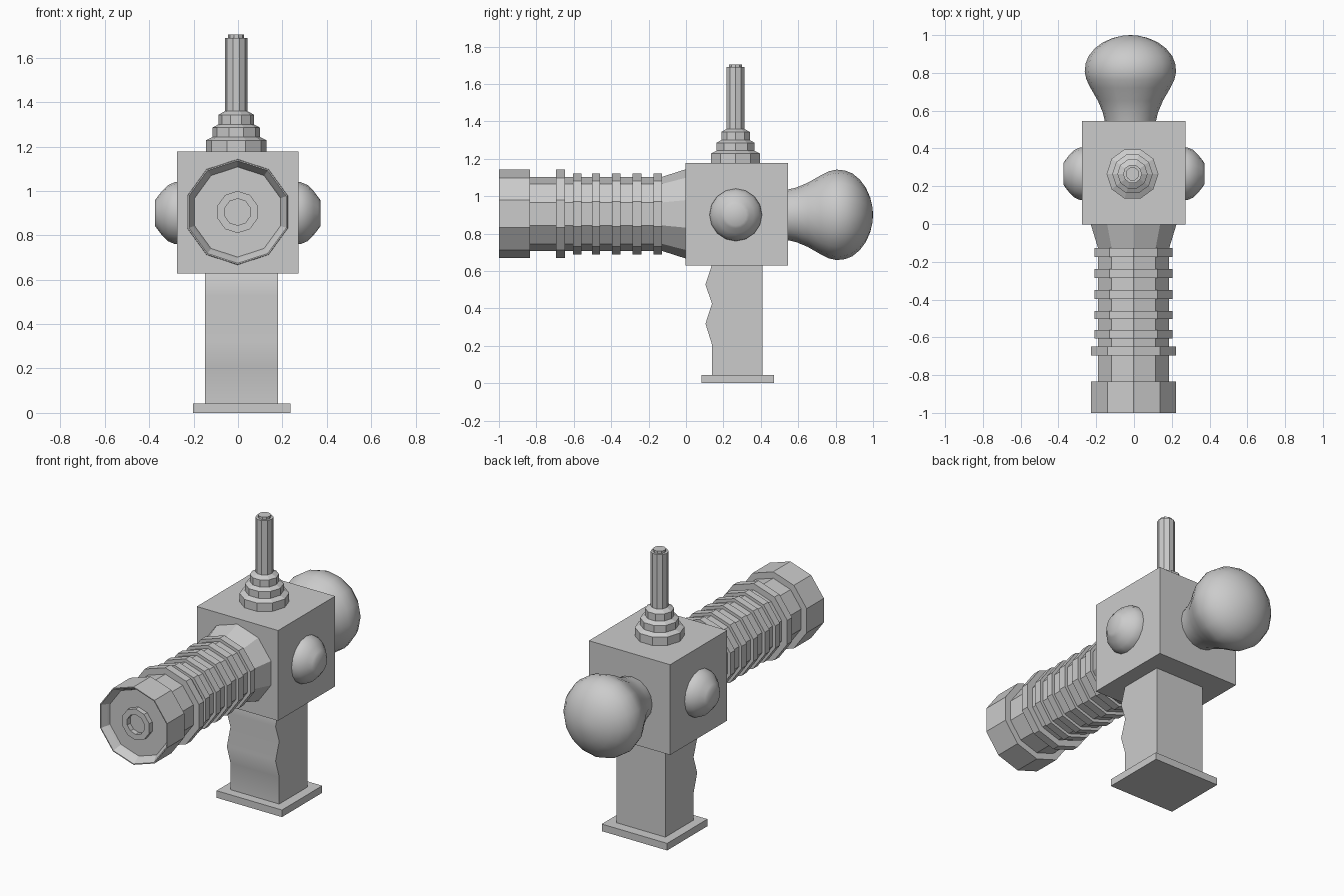
import bpy, bmesh, math
from mathutils import Matrix, Vector

if "Cube" in bpy.data.objects:
    bpy.data.objects.remove(bpy.data.objects["Cube"])


def finish(name, bm, smooth=None):
    bmesh.ops.remove_doubles(bm, verts=bm.verts, dist=1e-5)
    bmesh.ops.recalc_face_normals(bm, faces=bm.faces)
    mesh = bpy.data.meshes.new(name)
    bm.to_mesh(mesh)
    bm.free()
    ob = bpy.data.objects.new(name, mesh)
    bpy.context.collection.objects.link(ob)
    if smooth:
        bpy.ops.object.select_all(action='DESELECT')
        ob.select_set(True)
        bpy.context.view_layer.objects.active = ob
        bpy.ops.object.shade_smooth_by_angle(angle=math.radians(smooth))
    return ob


def box(name, lo, hi):
    lo, hi = Vector(lo), Vector(hi)
    bm = bmesh.new()
    bmesh.ops.create_cube(bm, size=1)
    for v in bm.verts:
        v.co = (lo + hi) / 2 + v.co * (hi - lo)
    return finish(name, bm)


def lathe(name, profile, axis, origin, sides, smooth=None):
    """Revolve (distance along axis, radius) points; a vertex sits on the local x axis."""
    rot = {'X': Matrix.Rotation(math.pi / 2, 4, 'Y'),
           '-X': Matrix.Rotation(-math.pi / 2, 4, 'Y'),
           'Y': Matrix.Rotation(-math.pi / 2, 4, 'X') @ Matrix.Rotation(math.pi / 2, 4, 'Z'),
           'Z': Matrix.Identity(4)}[axis]
    m = Matrix.Translation(origin) @ rot
    bm = bmesh.new()
    rings = []
    for d, r in profile:
        if r == 0:
            rings.append([bm.verts.new(m @ Vector((0, 0, d)))])
            continue
        rings.append([bm.verts.new(m @ Vector((r * math.cos(a), r * math.sin(a), d)))
                      for a in (2 * math.pi * i / sides for i in range(sides))])
    for a, b in zip(rings, rings[1:]):
        for i in range(sides):
            j = (i + 1) % sides
            if len(a) == 1:
                bm.faces.new((a[0], b[i], b[j]))
            elif len(b) == 1:
                bm.faces.new((a[i], a[j], b[0]))
            else:
                bm.faces.new((a[i], a[j], b[j], b[i]))
    for ring in (rings[0], rings[-1]):
        if len(ring) > 1:
            bm.faces.new(ring)
    return finish(name, bm, smooth)


# Central housing
box("housing", (-0.275, -0.003, 0.628), (0.272, 0.545, 1.177))

# Ribbed ten-sided barrel with a recessed muzzle and inner tube
barrel = [(-0.95, 0.06), (-0.98, 0.06), (-0.98, 0.095), (-0.95, 0.095),
          (-0.95, 0.203), (-0.965, 0.21), (-1.0, 0.231), (-1.0, 0.237), (-0.835, 0.237),
          (-0.835, 0.198)]
ribs = [(-0.695, -0.648, 0.237), (-0.605, -0.56, 0.217), (-0.503, -0.46, 0.217),
        (-0.396, -0.349, 0.217), (-0.286, -0.238, 0.217), (-0.174, -0.128, 0.217)]
for y0, y1, r in ribs:
    barrel += [(y0, 0.198), (y0, r), (y1, r), (y1, 0.198)]
barrel += [(0.0, 0.239)]
lathe("barrel", barrel, 'Y', (-0.002, 0, 0.905), 10)

# Rounded bulb at the back
lathe("rear_bulb", [(0.53, 0.132), (0.59, 0.146), (0.652, 0.172), (0.72, 0.211), (0.765, 0.233),
                    (0.805, 0.242), (0.85, 0.237), (0.89, 0.221), (0.93, 0.188), (0.962, 0.145),
                    (0.985, 0.092), (0.997, 0.04), (1.0, 0)],
      'Y', (-0.019, 0, 0.9), 16, 45)

# Domed knobs on both sides
knob = [(0.265, 0.141), (0.285, 0.139), (0.315, 0.126), (0.342, 0.099), (0.362, 0.073), (0.373, 0.058)]
for side, axis in (("right", 'X'), ("left", '-X')):
    lathe(side + "_knob", knob, axis, (-0.001, 0.266, 0.9), 16, 40)

# Stepped antenna
lathe("antenna", [(1.17, 0.137), (1.228, 0.137), (1.243, 0.107), (1.285, 0.107), (1.3, 0.08),
                  (1.343, 0.08), (1.36, 0.05), (1.69, 0.05), (1.69, 0.036), (1.705, 0.036)],
      'Z', (-0.008, 0.265, 0), 10)

# Handle with finger grooves along the front edge
outline = [(0.139, 0.035), (0.139, 0.206), (0.104, 0.318), (0.139, 0.425), (0.104, 0.527),
           (0.139, 0.635), (0.41, 0.635), (0.41, 0.035)]
bm = bmesh.new()
face = bm.faces.new([bm.verts.new((-0.148, y, z)) for y, z in outline])
ext = bmesh.ops.extrude_face_region(bm, geom=[face], use_keep_orig=True)
bmesh.ops.translate(bm, vec=(0.328, 0, 0),
                    verts=[g for g in ext["geom"] if isinstance(g, bmesh.types.BMVert)])
finish("handle", bm, 45)

# Plate under the handle
box("handle_plate", (-0.203, 0.084, 0), (0.237, 0.471, 0.043))
